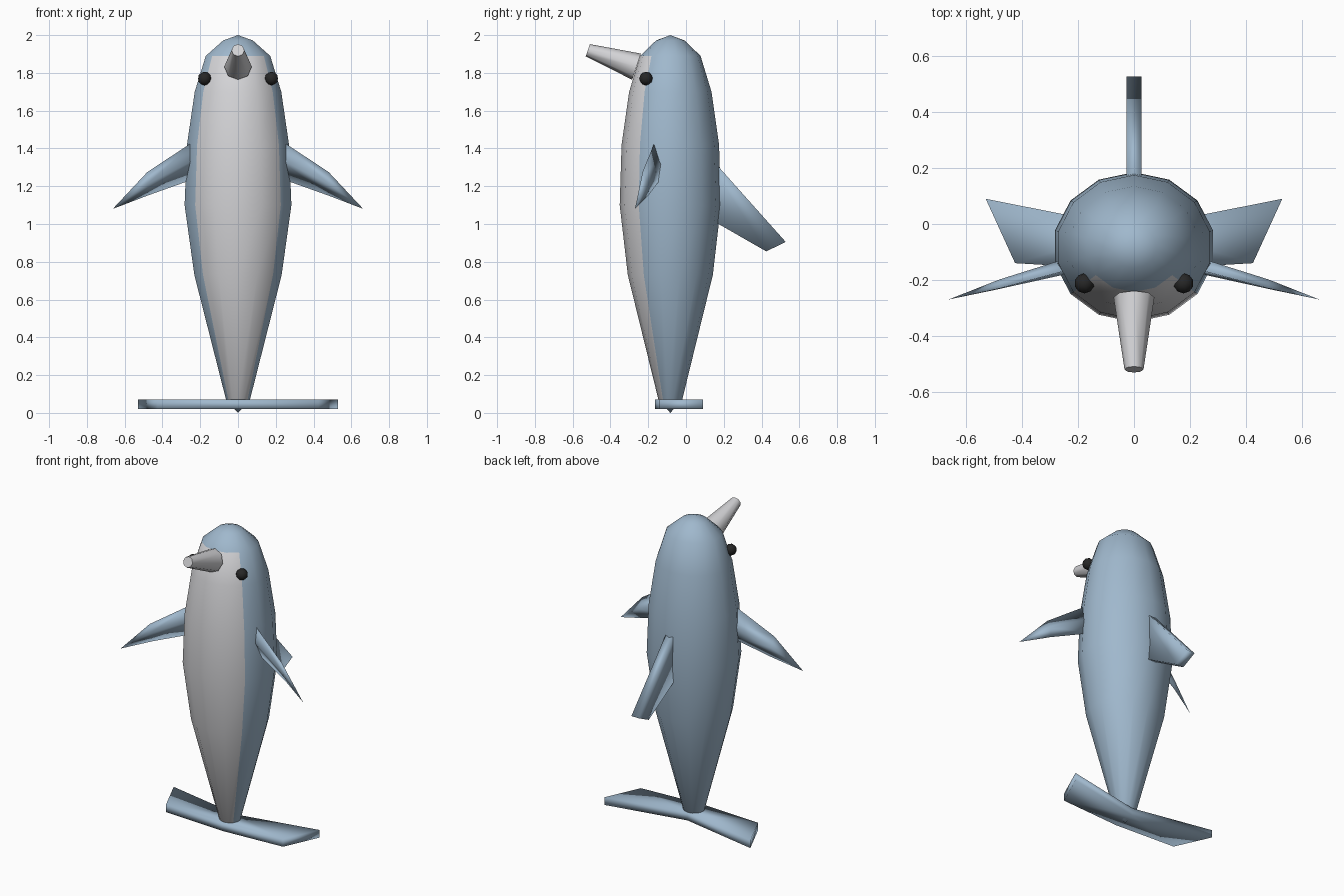
import bpy, bmesh, math
from mathutils import Vector

if "Cube" in bpy.data.objects:
    bpy.data.objects.remove(bpy.data.objects["Cube"])


def material(name, color):
    m = bpy.data.materials.new(name)
    m.use_nodes = True
    m.diffuse_color = (*color, 1)
    m.node_tree.nodes["Principled BSDF"].inputs["Base Color"].default_value = (*color, 1)
    return m


BLUE = material("blue grey skin", (0.35, 0.48, 0.61))
PALE = material("pale belly", (0.66, 0.66, 0.68))
BLACK = material("eye black", (0.02, 0.02, 0.02))


def finish(name, bm, mats, angle=180):
    bmesh.ops.recalc_face_normals(bm, faces=bm.faces)
    mesh = bpy.data.meshes.new(name)
    bm.to_mesh(mesh)
    bm.free()
    for m in mats:
        mesh.materials.append(m)
    ob = bpy.data.objects.new(name, mesh)
    bpy.context.collection.objects.link(ob)
    bpy.ops.object.select_all(action='DESELECT')
    ob.select_set(True)
    bpy.context.view_layer.objects.active = ob
    if angle < 180:
        bpy.ops.object.shade_smooth_by_angle(angle=math.radians(angle))
    else:
        bpy.ops.object.shade_smooth()
    return ob


def bridge(bm, a, b):
    n = len(a)
    return [bm.faces.new((a[i], a[(i + 1) % n], b[(i + 1) % n], b[i])) for i in range(n)]


def extrude_outline(name, points, offset):
    """Plate made from an outline, thickened along an offset vector."""
    bm = bmesh.new()
    low = [bm.verts.new(Vector(p) - offset) for p in points]
    high = [bm.verts.new(Vector(p) + offset) for p in points]
    bridge(bm, low, high)
    bm.faces.new(low)
    bm.faces.new(high)
    return finish(name, bm, [BLUE])


# Body: stacked fourteen-sided rings (height, half width, half depth)
SIDES = 14
CENTRE_Y = -0.083
RINGS = [(0.07, 0.065, 0.063), (0.73, 0.237, 0.225), (1.1, 0.29, 0.268),
         (1.42, 0.277, 0.258), (1.7, 0.235, 0.218), (1.89, 0.175, 0.16),
         (1.972, 0.08, 0.075)]
bm = bmesh.new()
loops = []
for z, rx, ry in RINGS:
    turns = [math.tau * i / SIDES for i in range(SIDES)]
    loops.append([bm.verts.new((rx * math.sin(t), CENTRE_Y - ry * math.cos(t), z)) for t in turns])
for level, (a, b) in enumerate(zip(loops, loops[1:])):
    for i, face in enumerate(bridge(bm, a, b)):
        # Belly: the four front columns below the crown
        front = i < 2 or i >= SIDES - 2
        face.material_index = 1 if front and level < len(RINGS) - 2 else 0
for loop, z in ((loops[0], 0.0), (loops[-1], 2.0)):
    pole = bm.verts.new((0, CENTRE_Y, z))
    for i in range(SIDES):
        bm.faces.new((loop[i], loop[(i + 1) % SIDES], pole))
finish("body", bm, [BLUE, PALE])

# Beak: tapered eight-sided cone tilted upward
base, tip = Vector((0, -0.262, 1.833)), Vector((0, -0.52, 1.92))
axis = tip - base
bm = bmesh.new()
bmesh.ops.create_cone(bm, cap_ends=True, segments=8, radius1=0.073, radius2=0.034, depth=axis.length)
beak = finish("beak", bm, [PALE], 50)
beak.rotation_euler = axis.to_track_quat('Z', 'Y').to_euler()
beak.location = (base + tip) / 2

# Back fin and tail fluke
extrude_outline("back_fin", [(0, 0.05, 1.44), (0, 0.528, 0.905), (0, 0.425, 0.855), (0, 0.05, 1.07)],
                Vector((0.027, 0, 0)))
half = [(0.53, 0.09), (0.425, -0.14)]
outline = [(0, -0.015)] + half + [(0, -0.165)] + [(-x, y) for x, y in reversed(half)]
extrude_outline("tail_fluke", [(x, y, 0.045) for x, y in outline], Vector((0, 0, 0.025)))

# Flippers: diamond sections narrowing to a point; then the eyes
for side, label in ((1, "left"), (-1, "right")):
    bm = bmesh.new()
    sections = []
    for x, y, top, bottom, thick in ((0.2, -0.14, 1.46, 1.25, 0.03), (0.48, -0.215, 1.275, 1.15, 0.017)):
        mid = (top + bottom) / 2
        corners = [(y - 0.015, top), (y - thick, mid), (y + 0.015, bottom), (y + thick, mid)]
        sections.append([bm.verts.new((side * x, cy, cz)) for cy, cz in corners])
    bridge(bm, *sections)
    bm.faces.new(sections[0])
    point = bm.verts.new((side * 0.663, -0.27, 1.08))
    end = sections[1]
    for i in range(4):
        bm.faces.new((end[i], end[(i + 1) % 4], point))
    finish(label + "_flipper", bm, [BLUE])

    bm = bmesh.new()
    bmesh.ops.create_icosphere(bm, subdivisions=2, radius=0.036)
    eye = finish(label + "_eye", bm, [BLACK])
    eye.location = (side * 0.177, -0.212, 1.77)
